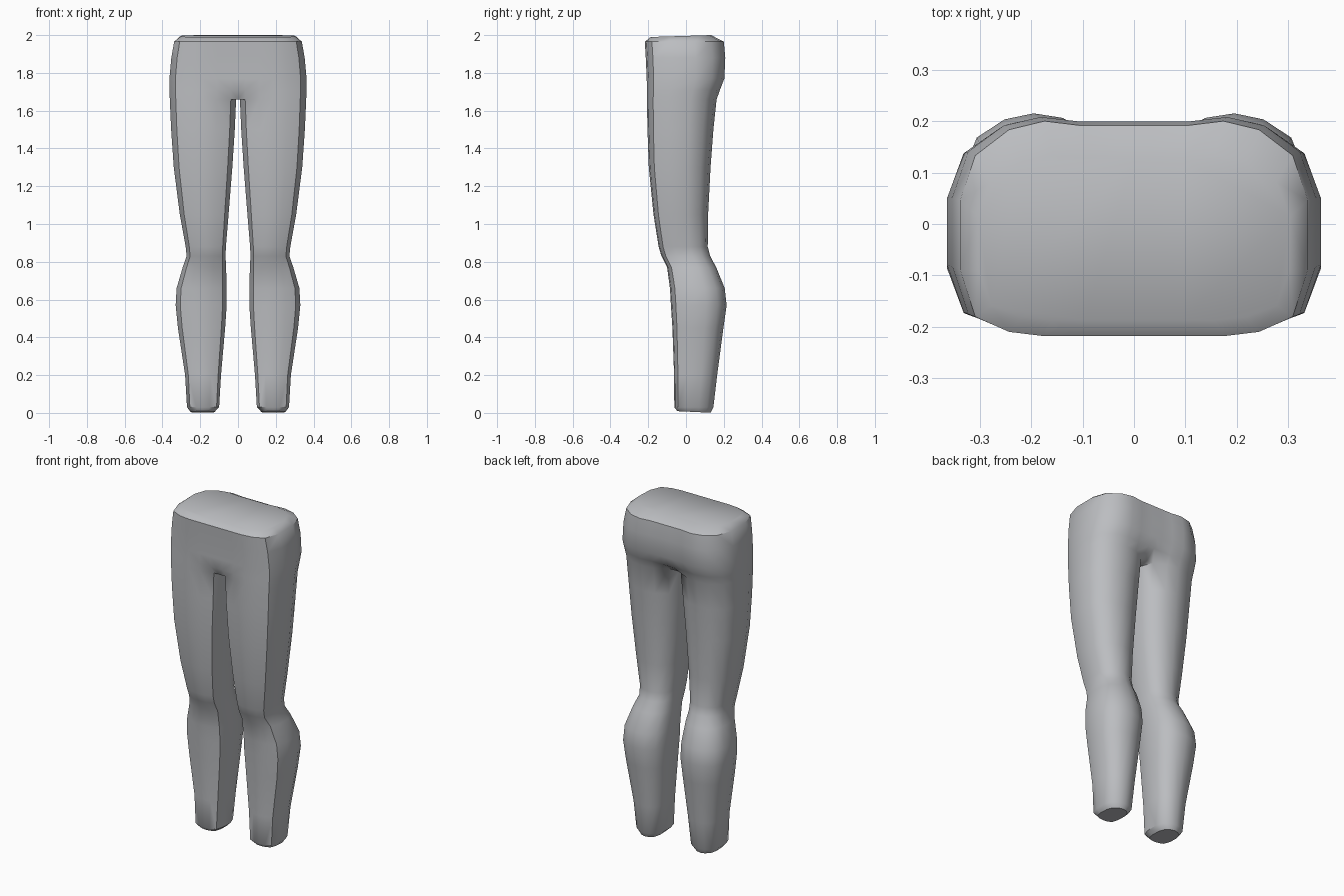
import bpy
import bmesh

default_cube = bpy.data.objects.get("Cube")
if default_cube:
    bpy.data.objects.remove(default_cube, do_unlink=True)

# Cross-section of one leg: u runs inner (-1) to outer (1), v runs front (0) to back (1)
OUTER = [(0, 0), (.42, .02), (.82, .09), (1, .31), (1, .63), (.82, .84), (.42, .96), (0, 1)]
INNER_BACK = [(-.42, .97), (-.82, .86)]
INNER_SIDE = [(-1, .64), (-1, .3)]
INNER_FRONT = [(-.84, .08), (-.42, .01)]

# Levels: height, inner x, outer x, front y, back y
LEG = [
    (.005, .125, .25, -.045, .13),
    (.03, .1, .27, -.062, .145),
    (.2, .09, .28, -.063, .165),
    (.45, .068, .318, -.072, .198),
    (.57, .06, .33, -.08, .215),
    (.66, .06, .325, -.085, .205),
    (.77, .063, .293, -.1, .16),
    (.83, .066, .272, -.13, .128),
    (.88, .064, .277, -.145, .115),
    (1.05, .05, .308, -.172, .117),
    (1.3, .03, .34, -.197, .13),
    (1.5, .017, .354, -.204, .145),
    (1.66, .01, .361, -.207, .162),
]
HIPS = [
    (1.71, .01, .363, -.207, .18),
    (1.77, .01, .363, -.208, .203),
    (1.88, .01, .353, -.213, .208),
    (1.965, .01, .338, -.218, .2),
    (1.995, .01, .303, -.187, .133),
]


def add_ring(bm, section, level, tilt=0):
    z, xi, xo, yf, yb = level
    middle, half = (xi + xo) / 2, (xo - xi) / 2
    return [bm.verts.new((middle + u * half, yf + v * (yb - yf), z + tilt * (v - .5)))
            for u, v in section]


def bridge(bm, lower, upper, closed):
    count = len(lower)
    for i in range(count if closed else count - 1):
        j = (i + 1) % count
        bm.faces.new((lower[i], lower[j], upper[j], upper[i]))


def add_centre(bm, ring):
    # Extend an open hip ring to the middle plane at front and back
    ends = [bm.verts.new((0, end.co.y, end.co.z)) for end in (ring[0], ring[-1])]
    return [ends[0]] + ring + [ends[1]]


bm = bmesh.new()

# Leg tube, closed at the ankle
leg_section = OUTER + INNER_BACK + INNER_SIDE + INNER_FRONT
legs = [add_ring(bm, leg_section, level, -.008 if i == 0 else 0)
        for i, level in enumerate(LEG)]
for lower, upper in zip(legs, legs[1:]):
    bridge(bm, lower, upper, True)
bm.faces.new(legs[0][::-1])

# Crotch strip joins the inner thigh to the middle plane
thigh = legs[-1]
open_ring = thigh[-2:] + thigh[:-4]
seat = add_centre(bm, open_ring)
bm.faces.new((seat[0], seat[1], thigh[-3], thigh[-4], seat[-2], seat[-1]))

# Hips, flattened across the middle
hip_section = [(-.84, 0), (-.42, 0)] + OUTER + [(-.42, .98), (-.84, .98)]
previous = seat
for i, level in enumerate(HIPS):
    ring = add_centre(bm, add_ring(bm, hip_section, level, .01 if i == len(HIPS) - 1 else 0))
    bridge(bm, previous, ring, False)
    previous = ring
bm.faces.new(previous)

bmesh.ops.recalc_face_normals(bm, faces=bm.faces)
mesh = bpy.data.meshes.new("trousers")
bm.to_mesh(mesh)
bm.free()

trousers = bpy.data.objects.new("trousers", mesh)
bpy.context.collection.objects.link(trousers)

# Plain grey cloth
cloth = bpy.data.materials.new("grey_cloth")
cloth.use_nodes = True
colour = (.5, .51, .53, 1)
cloth.diffuse_color = colour
cloth.node_tree.nodes["Principled BSDF"].inputs["Base Color"].default_value = colour
mesh.materials.append(cloth)

# Mirror to the other side and shade softly
mirror = trousers.modifiers.new("mirror", "MIRROR")
mirror.use_clip = True
mirror.merge_threshold = .0005
bpy.ops.object.select_all(action="DESELECT")
trousers.select_set(True)
bpy.context.view_layer.objects.active = trousers
bpy.ops.object.modifier_apply(modifier=mirror.name)
bpy.ops.object.shade_smooth_by_angle(angle=.7)
